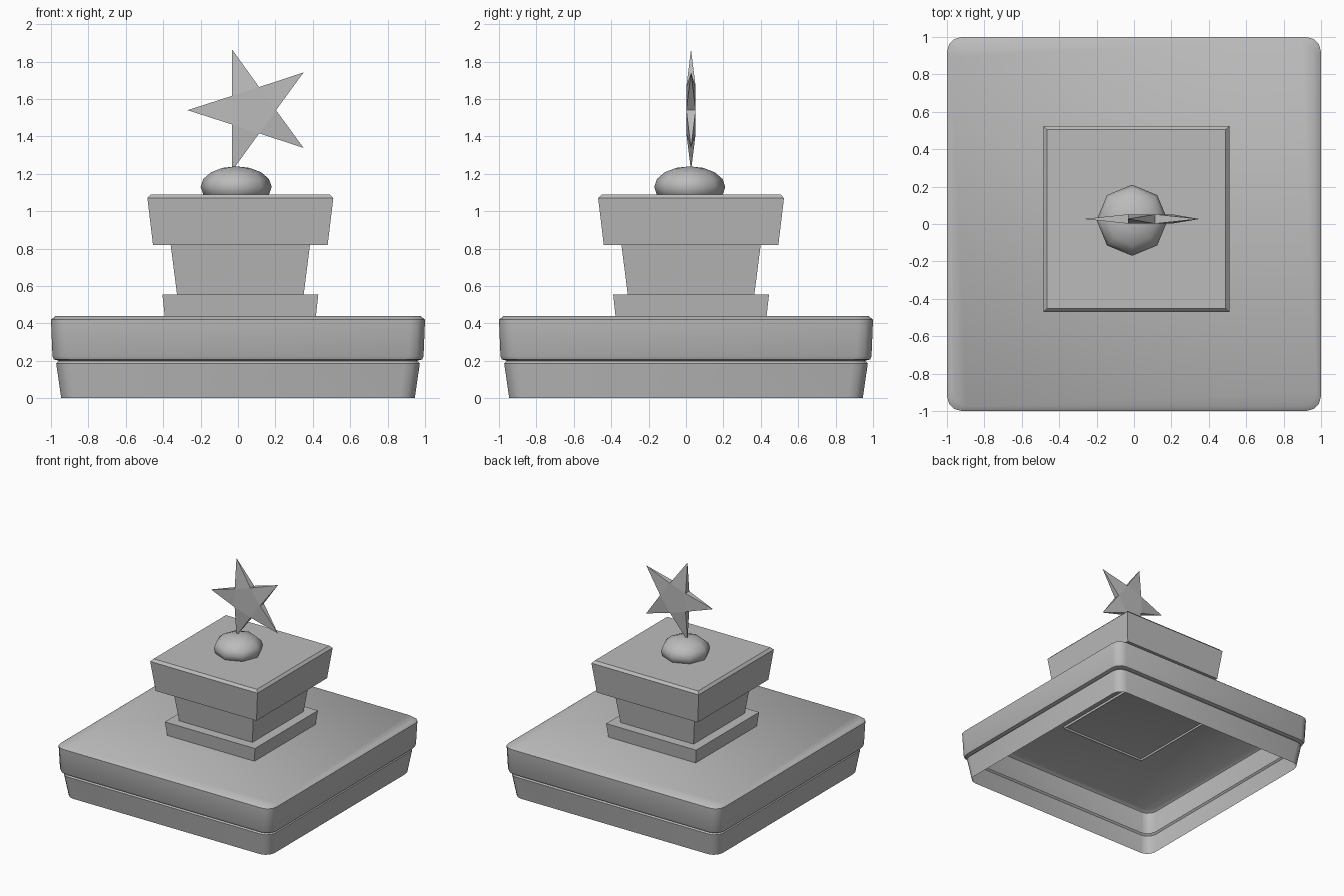
import bpy, bmesh, math

cube = bpy.data.objects.get("Cube")
if cube:
    bpy.data.objects.remove(cube, do_unlink=True)

stone = bpy.data.materials.new("grey_stone")
stone.use_nodes = True
stone.diffuse_color = (0.5, 0.5, 0.5, 1)
stone.node_tree.nodes["Principled BSDF"].inputs["Base Color"].default_value = (0.5, 0.5, 0.5, 1)


def finish(name, bm, centre=(0, 0, 0), smooth=None):
    bmesh.ops.recalc_face_normals(bm, faces=bm.faces)
    mesh = bpy.data.meshes.new(name)
    bm.to_mesh(mesh)
    bm.free()
    mesh.materials.append(stone)
    ob = bpy.data.objects.new(name, mesh)
    ob.location = centre
    bpy.context.collection.objects.link(ob)
    if smooth:
        bpy.ops.object.select_all(action='DESELECT')
        ob.select_set(True)
        bpy.context.view_layer.objects.active = ob
        bpy.ops.object.shade_smooth_by_angle(angle=math.radians(smooth))
    return ob


def square_ring(half, radius, steps=3):
    """Outline of a square, with rounded corners if a radius is given."""
    pts = []
    for q in range(4):
        mid = math.pi / 4 + q * math.pi / 2
        cx = math.copysign(half - radius, math.cos(mid))
        cy = math.copysign(half - radius, math.sin(mid))
        if not radius:
            pts.append((cx, cy))
            continue
        for i in range(steps + 1):
            a = (q + i / steps) * math.pi / 2
            pts.append((cx + radius * math.cos(a), cy + radius * math.sin(a)))
    return pts


def square_loft(name, profile, centre=(0, 0, 0), radius=0, bottom=True, smooth=None):
    """Stack square rings given as (half width, height)."""
    bm = bmesh.new()
    rings = [[bm.verts.new((x, y, z)) for x, y in square_ring(h, radius)]
             for h, z in profile]
    n = len(rings[0])
    for low, high in zip(rings, rings[1:]):
        for i in range(n):
            j = (i + 1) % n
            bm.faces.new((low[i], low[j], high[j], high[i]))
    bm.faces.new(rings[-1])
    if bottom:
        bm.faces.new(rings[0][::-1])
    ob = finish(name, bm, centre, smooth)
    return ob


# Wide hollow base, open underneath
square_loft("base", [(0.945, 0), (0.972, 0.185), (0.958, 0.2), (0.985, 0.208),
                     (0.992, 0.225), (1.0, 0.42), (0.975, 0.44)],
            radius=0.08, bottom=False, smooth=35)

# Stepped pedestal
middle = (0.0125, 0.027, 0)
square_loft("pedestal_foot", [(0.402, 0.42), (0.417, 0.555)], middle, bottom=False)
square_loft("pedestal_column", [(0.338, 0.55), (0.373, 0.825)], middle)
square_loft("pedestal_cap", [(0.467, 0.82), (0.497, 1.07), (0.478, 1.09)], middle)

# Squashed ball
bm = bmesh.new()
bmesh.ops.create_uvsphere(bm, u_segments=8, v_segments=8, radius=1)
bmesh.ops.scale(bm, vec=(0.19, 0.19, 0.11), verts=bm.verts)
finish("ball", bm, (-0.01, 0.02, 1.13), smooth=60)

# Five-pointed star, thick in the middle and thin at the tips
bm = bmesh.new()
outer, inner, thick = 0.343, 0.13, 0.025


def star_point(r, a, y):
    return bm.verts.new((r * math.cos(a), y, r * math.sin(a)))


step = math.tau / 5
tips = [star_point(outer, math.pi + i * step, 0) for i in range(5)]
sides = [[star_point(inner, math.pi + (i + 0.5) * step, y) for i in range(5)]
         for y in (-thick, thick)]
for side in sides:
    bm.faces.new(side)
    for i in range(5):
        bm.faces.new((side[i - 1], tips[i], side[i]))
for i in range(5):
    front, back = sides
    bm.faces.new((tips[i], front[i], back[i]))
    bm.faces.new((tips[i], back[i - 1], front[i - 1]))
finish("star", bm, (0.073, 0.027, 1.54))
